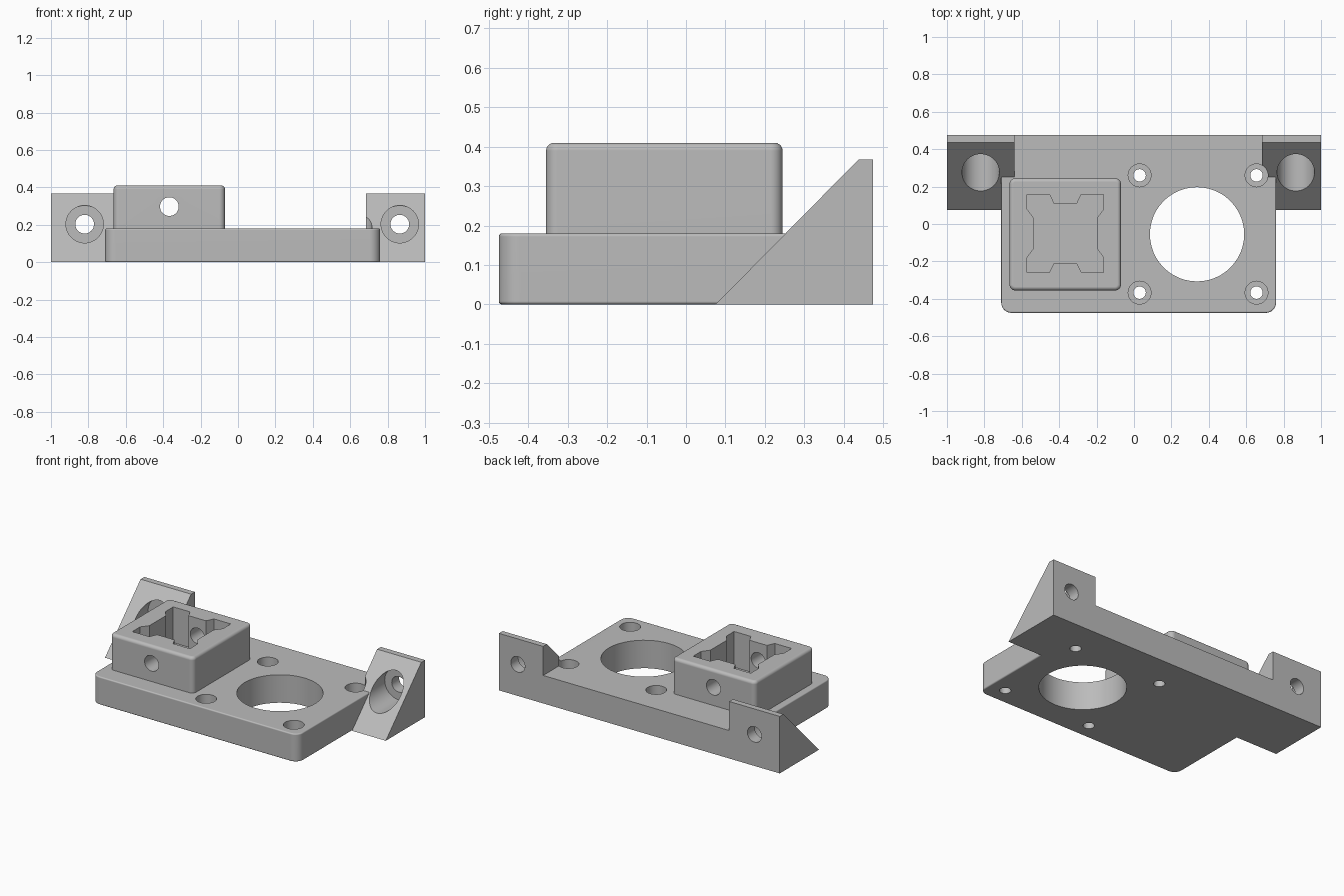
import bpy, bmesh, math
from mathutils import Matrix, Vector

if "Cube" in bpy.data.objects:
    bpy.data.objects.remove(bpy.data.objects["Cube"])

grey = bpy.data.materials.new("light_grey")
grey.use_nodes = True
colour = (0.5, 0.5, 0.5, 1)
grey.diffuse_color = colour
grey.node_tree.nodes["Principled BSDF"].inputs["Base Color"].default_value = colour


def finish(name, bm):
    bmesh.ops.recalc_face_normals(bm, faces=bm.faces)
    mesh = bpy.data.meshes.new(name)
    bm.to_mesh(mesh)
    bm.free()
    mesh.materials.append(grey)
    obj = bpy.data.objects.new(name, mesh)
    bpy.context.collection.objects.link(obj)
    return obj


def prism(name, outline, vector):
    """Extrude a closed outline of 3D points along a vector."""
    bm = bmesh.new()
    face = bm.faces.new([bm.verts.new(p) for p in outline])
    new = bmesh.ops.extrude_face_region(bm, geom=[face])["geom"]
    bmesh.ops.translate(bm, vec=vector, verts=[v for v in new if isinstance(v, bmesh.types.BMVert)])
    return finish(name, bm)


def rounded_box(name, lo, hi, corner, rim, corner_rule, rim_rule):
    """Box with rounded uprights, then a softened rim, each picked by a rule."""
    lo, hi = Vector(lo), Vector(hi)
    bm = bmesh.new()
    bmesh.ops.create_cube(bm, size=1)
    for v in bm.verts:
        v.co = (lo + hi) / 2 + v.co * (hi - lo)

    def middle(e):
        return (e.verts[0].co + e.verts[1].co) / 2

    def upright(e):
        return abs(e.verts[0].co.z - e.verts[1].co.z) > 0.01

    edges = [e for e in bm.edges if upright(e) and corner_rule(middle(e))]
    bmesh.ops.bevel(bm, geom=edges, offset=corner, segments=8, profile=0.5, affect='EDGES')
    edges = [e for e in bm.edges if not upright(e) and rim_rule(middle(e))]
    bmesh.ops.bevel(bm, geom=edges, offset=rim, segments=5, profile=0.5, affect='EDGES')
    return finish(name, bm)


def cylinder(name, start, end, radius, sides=48):
    start, end = Vector(start), Vector(end)
    axis = end - start
    bm = bmesh.new()
    turn = axis.to_track_quat('Z', 'Y').to_matrix().to_4x4()
    bmesh.ops.create_cone(bm, cap_ends=True, segments=sides, radius1=radius, radius2=radius,
                          depth=axis.length, matrix=Matrix.Translation((start + end) / 2) @ turn)
    return finish(name, bm)


def combine(target, tool, operation):
    mod = target.modifiers.new(operation.lower(), 'BOOLEAN')
    mod.operation, mod.solver, mod.object = operation, 'EXACT', tool
    bpy.context.view_layer.objects.active = target
    bpy.ops.object.modifier_apply(modifier=mod.name)
    bpy.data.objects.remove(tool)


BACK, TOP = 0.475, 0.18

# Base plate, square along its back edge
bracket = rounded_box("mounting_bracket", (-0.71, -BACK, 0), (0.76, BACK, TOP), 0.055, 0.008,
                      lambda m: m.y < 0, lambda m: m.y < BACK - 0.01)

# Sloped ears on both sides
for name, inner, outer in (("left_ear", 0.685, 1), ("right_ear", -0.64, -1)):
    side = [(0.075, 0), (BACK, 0), (BACK, 0.367), (0.437, 0.367)]
    ear = prism(name, [(inner, y, z) for y, z in side], (outer - inner, 0, 0))
    combine(bracket, ear, 'UNION')

# Raised socket block
block = rounded_box("socket_block", (-0.665, -0.355, 0.1), (-0.07, 0.245, 0.41), 0.03, 0.02,
                    lambda m: True, lambda m: m.z > 0.4)
combine(bracket, block, 'UNION')

# Notched socket: one quarter of the outline, mirrored round the centre
cx, cy = -0.367, -0.05
quarter = [(0.17, 0.083), (0.205, 0.13), (0.205, 0.208), (0.085, 0.208), (0.062, 0.16)]
outline = (quarter + [(-x, y) for x, y in reversed(quarter)]
           + [(-x, -y) for x, y in quarter] + [(x, -y) for x, y in reversed(quarter)])
socket = prism("socket_cutter", [(cx + x, cy + y, TOP) for x, y in outline], (0, 0, 0.4))
combine(bracket, socket, 'DIFFERENCE')

# Holes: start, end, radius
holes = [((0.337, -0.055, -0.1), (0.337, -0.055, 0.5), 0.252),
         ((cx, -0.45, 0.297), (cx, 0.35, 0.297), 0.05)]
# Plate screw holes with counterbores
for x in (0.03, 0.655):
    for y in (-0.367, 0.26):
        holes += [((x, y, -0.1), (x, y, 0.3), 0.033), ((x, y, 0.08), (x, y, 0.5), 0.061)]
# Ear screw holes with counterbores
for x in (-0.82, 0.865):
    holes += [((x, 0, 0.203), (x, 0.6, 0.203), 0.05), ((x, 0, 0.203), (x, 0.4, 0.203), 0.1)]
for start, end, radius in holes:
    combine(bracket, cylinder("hole_cutter", start, end, radius), 'DIFFERENCE')

# Smooth rounded surfaces while keeping flat faces crisp
bpy.ops.object.select_all(action='DESELECT')
bracket.select_set(True)
bpy.context.view_layer.objects.active = bracket
bpy.ops.object.shade_smooth_by_angle(angle=math.radians(30))
weighted = bracket.modifiers.new("weighted_normals", 'WEIGHTED_NORMAL')
weighted.keep_sharp = True
